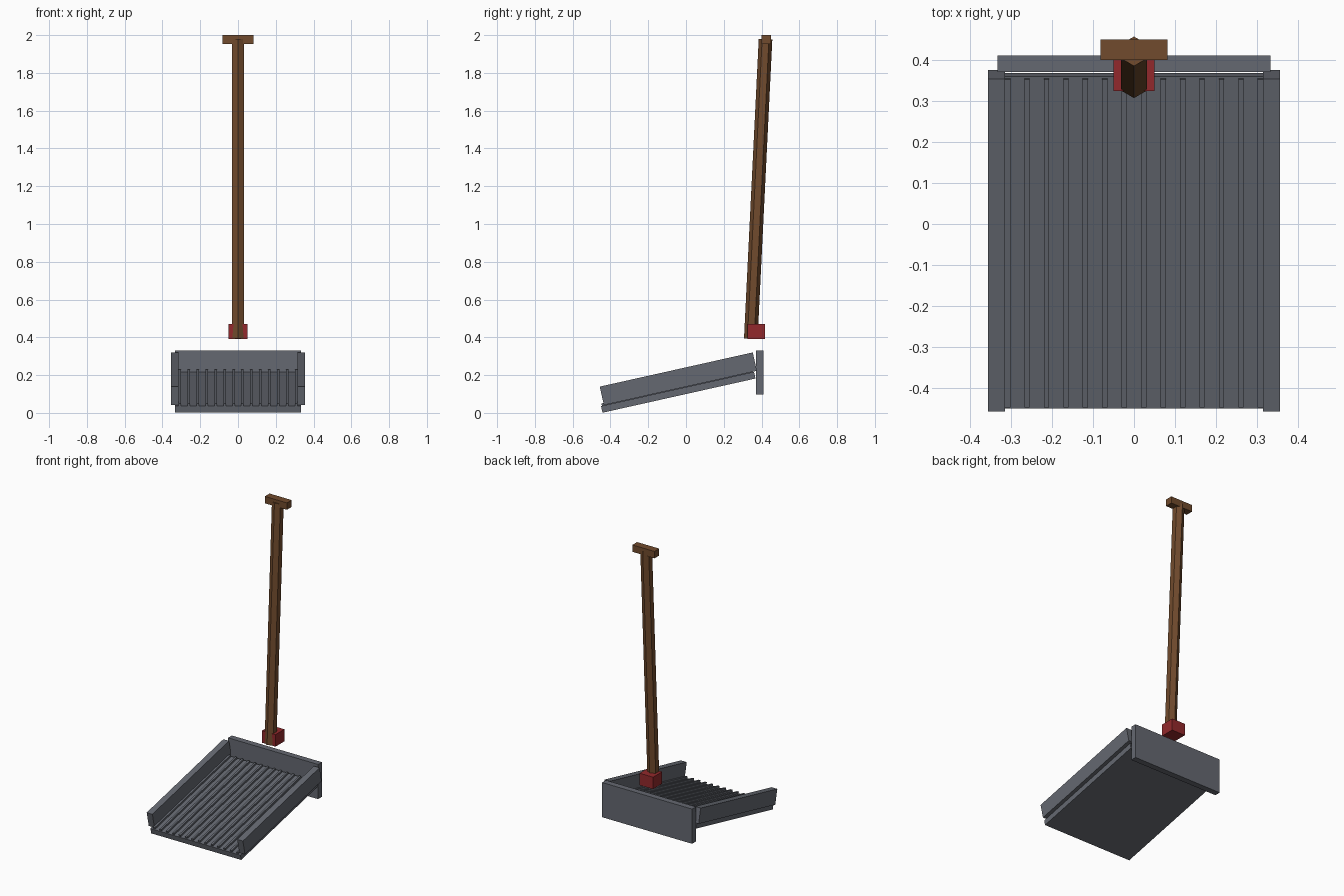
import bpy
import math
from mathutils import Matrix, Vector

cube = bpy.data.objects.get("Cube")
if cube:
    bpy.data.objects.remove(cube, do_unlink=True)


def material(name, rgb):
    mat = bpy.data.materials.new(name)
    mat.use_nodes = True
    mat.diffuse_color = (*rgb, 1)
    mat.node_tree.nodes["Principled BSDF"].inputs["Base Color"].default_value = (*rgb, 1)
    return mat


steel = material("dark steel", (0.13, 0.14, 0.165))
wood = material("brown wood", (0.165, 0.07, 0.026))
red = material("red paint", (0.29, 0.022, 0.025))


def box(name, centre, size, mat, frame=Matrix()):
    bpy.ops.mesh.primitive_cube_add(size=1)
    obj = bpy.context.object
    obj.name = name
    obj.data.transform(Matrix.Diagonal((*size, 1)))
    obj.matrix_world = frame @ Matrix.Translation(centre)
    obj.data.materials.append(mat)
    return obj


# Sloping tray: floor, side walls and ribs share one tilted frame
LENGTH = 0.83
tray = Matrix.Translation((0, -0.041, 0.109)) @ Matrix.Rotation(math.radians(12.6), 4, "X")
box("tray_floor", (0, 0, 0), (0.666, LENGTH, 0.036), steel, tray)
for side, x in (("left", 0.335), ("right", -0.335)):
    box(f"{side}_wall", (x, 0.016, 0.07), (0.042, LENGTH, 0.1), steel, tray)

RIBS = 14
for i in range(RIBS):
    x = (i - (RIBS - 1) / 2) * 0.0474
    box(f"rib_{i + 1}", (x, 0, 0.02), (0.013, 0.82, 0.022), steel, tray)

# Upright back plate
box("back_plate", (0, 0.391, 0.213), (0.666, 0.04, 0.232), steel)

# Handle socket, hexagonal shaft and crossbar grip
box("handle_socket", (0, 0.372, 0.43), (0.1, 0.095, 0.08), red)
foot, head = Vector((0, 0.343, 0.392)), Vector((0, 0.421, 1.978))
bpy.ops.mesh.primitive_cylinder_add(vertices=6, radius=0.036, depth=(head - foot).length)
shaft = bpy.context.object
shaft.name = "handle_shaft"
tilt = math.atan2(head.y - foot.y, head.z - foot.z)
shaft.matrix_world = Matrix.Translation((foot + head) / 2) @ Matrix.Rotation(-tilt, 4, "X")
shaft.data.materials.append(wood)
box("grip_crossbar", (0, 0.425, 1.977), (0.164, 0.05, 0.046), wood)
